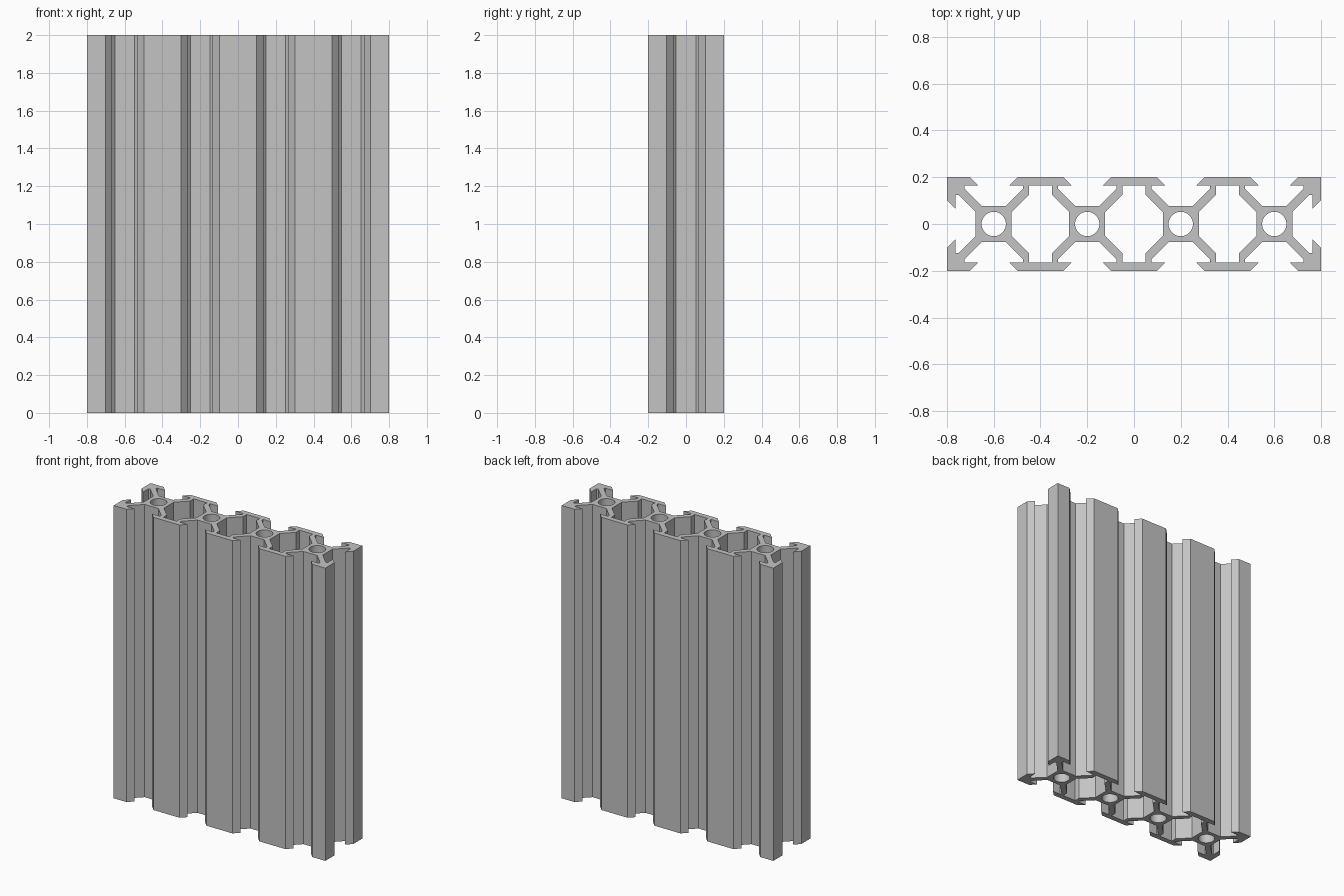
import bpy
import bmesh
from math import cos, sin, tau
from mathutils import Matrix, Vector

if "Cube" in bpy.data.objects:
    bpy.data.objects.remove(bpy.data.objects["Cube"])

HEIGHT = 2.0
CELL = 0.4
HALF = CELL / 2
CENTRES = [(i - 1.5) * CELL for i in range(4)]

# Left half of one V slot, from the outer face down to the core
HALF_SLOT = [(-0.102, 0.2), (-0.066, 0.164), (-0.125, 0.164),
             (-0.125, 0.15), (-0.052, 0.077)]
# One quarter of a closed chamber between two cores
CHAMBER_QUARTER = [(0.05, 0.164), (0.05, 0.125), (0.123, 0.052)]


def slot(x, quarter_turns):
    """Slot outline, clockwise, around the core at x."""
    points = HALF_SLOT + [(-px, py) for px, py in reversed(HALF_SLOT)]
    turn = Matrix.Rotation(-quarter_turns * tau / 4, 2)
    return [turn @ Vector(p) + Vector((x, 0)) for p in points]


def chamber(x):
    q = CHAMBER_QUARTER
    points = q + [(px, -py) for px, py in reversed(q)]
    points += [(-px, -py) for px, py in q] + [(-px, py) for px, py in reversed(q)]
    return [(x + px, py) for px, py in points]


def bore(x, radius=0.052, sides=48):
    return [(x + radius * cos(tau * i / sides), radius * sin(tau * i / sides))
            for i in range(sides)]


def outline():
    """Outer boundary: back slots, left end, front slots, right end."""
    end = CENTRES[-1] + HALF
    points = [p for x in CENTRES for p in slot(x, 0)] + [(end, HALF)]
    points += slot(CENTRES[-1], 1) + [(end, -HALF)]
    points += [p for x in reversed(CENTRES) for p in slot(x, 2)] + [(-end, -HALF)]
    points += slot(CENTRES[0], 3) + [(-end, HALF)]
    return points


# Fill the cross-section and extrude it upwards
bm = bmesh.new()
loops = [outline()]
loops += [bore(x) for x in CENTRES]
loops += [chamber(x + HALF) for x in CENTRES[:-1]]
for loop in loops:
    verts = [bm.verts.new((p[0], p[1], 0)) for p in loop]
    for a, b in zip(verts, verts[1:] + verts[:1]):
        bm.edges.new((a, b))
bmesh.ops.triangle_fill(bm, edges=bm.edges[:], use_beauty=True)
top = bmesh.ops.extrude_face_region(bm, geom=bm.faces[:], use_keep_orig=True)
bmesh.ops.translate(bm, vec=(0, 0, HEIGHT),
                    verts=[g for g in top["geom"] if isinstance(g, bmesh.types.BMVert)])
bmesh.ops.recalc_face_normals(bm, faces=bm.faces[:])

mesh = bpy.data.meshes.new("slotted_rail")
bm.to_mesh(mesh)
bm.free()
rail = bpy.data.objects.new("slotted_rail", mesh)
bpy.context.collection.objects.link(rail)

# Plain aluminium grey
colour = (0.55, 0.55, 0.55, 1)
material = bpy.data.materials.new("aluminium_grey")
material.use_nodes = True
material.diffuse_color = colour
material.node_tree.nodes["Principled BSDF"].inputs["Base Color"].default_value = colour
mesh.materials.append(material)

# Round bores, crisp profile edges
bpy.ops.object.select_all(action="DESELECT")
rail.select_set(True)
bpy.context.view_layer.objects.active = rail
bpy.ops.object.shade_smooth_by_angle(angle=tau / 12)
